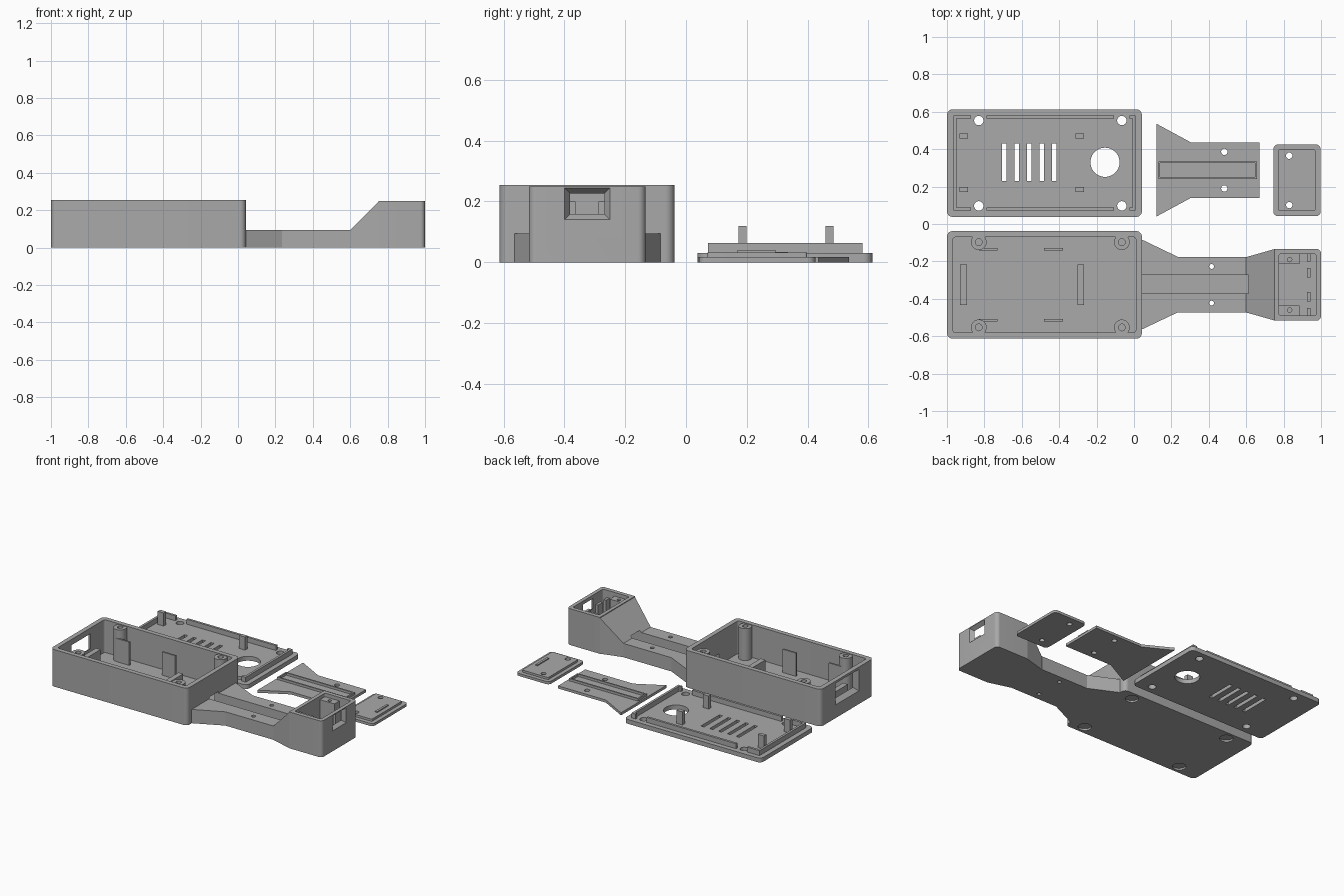
import bpy, bmesh, math
from mathutils import Vector

if "Cube" in bpy.data.objects:
    bpy.data.objects.remove(bpy.data.objects["Cube"])

grey = bpy.data.materials.new("plastic_grey")
grey.diffuse_color = (0.4, 0.4, 0.4, 1)
grey.use_nodes = True
grey.node_tree.nodes["Principled BSDF"].inputs["Base Color"].default_value = grey.diffuse_color


def finish(bm, name):
    bmesh.ops.recalc_face_normals(bm, faces=bm.faces)
    me = bpy.data.meshes.new(name)
    bm.to_mesh(me)
    bm.free()
    ob = bpy.data.objects.new(name, me)
    bpy.context.collection.objects.link(ob)
    me.materials.append(grey)
    return ob


def prism(name, pts, z0, z1):
    bm = bmesh.new()
    f = bm.faces.new([bm.verts.new((x, y, z0)) for x, y in pts])
    up = bmesh.ops.extrude_face_region(bm, geom=[f])["geom"]
    bmesh.ops.translate(bm, vec=(0, 0, z1 - z0),
                        verts=[v for v in up if isinstance(v, bmesh.types.BMVert)])
    return finish(bm, name)


def box(name, x0, x1, y0, y1, z0, z1):
    return prism(name, [(x0, y0), (x1, y0), (x1, y1), (x0, y1)], z0, z1)


def rounded(name, x0, x1, y0, y1, z0, z1, r, rl=None):
    """Box with rounded upright edges; rl is the radius on the -x side."""
    rl = r if rl is None else rl
    pts = []
    for cx, cy, rad, start in ((x1, y1, r, 0), (x0, y1, rl, 90), (x0, y0, rl, 180), (x1, y0, r, 270)):
        if rad == 0:
            pts.append((cx, cy))
            continue
        mx = cx - rad if cx == x1 else cx + rad
        my = cy - rad if cy == y1 else cy + rad
        for i in range(9):
            a = math.radians(start + i * 90 / 8)
            pts.append((mx + rad * math.cos(a), my + rad * math.sin(a)))
    return prism(name, pts, z0, z1)


def cyl(name, x, y, r, z0, z1, n=32):
    return prism(name, [(x + r * math.cos(i * math.tau / n), y + r * math.sin(i * math.tau / n))
                        for i in range(n)], z0, z1)


def hull(name, pts):
    bm = bmesh.new()
    for p in pts:
        bm.verts.new(p)
    bmesh.ops.convex_hull(bm, input=bm.verts)
    bmesh.ops.dissolve_limit(bm, angle_limit=0.001, verts=bm.verts, edges=bm.edges)
    return finish(bm, name)


def window(xa, xb, ya, yb, za, zb, m):
    """Tapered opening, full size at xa and inset by m at xb."""
    return hull("cutter", [(x, y, z) for x, d in ((xa, 0), (xb, m))
                           for y in (ya + d, yb - d) for z in (za + d, zb - d)])


def cut(ob, *cutters):
    bpy.context.view_layer.objects.active = ob
    for c in cutters:
        mod = ob.modifiers.new("cut", "BOOLEAN")
        mod.operation, mod.solver, mod.object = "DIFFERENCE", "EXACT", c
        bpy.ops.object.modifier_apply(modifier=mod.name)
        bpy.data.objects.remove(c)
    return ob


def channel():
    return box("cutter", -0.02, 0.80, -0.372, -0.272, 0.03, 0.107)


POST_X = (-0.83, -0.065)
CY = -0.325   # centre line of the tray side
LY = 0.325    # centre line of the lid side

# Main tray with screw recesses below, cable slot and end window
body = rounded("main_tray", -1, 0.042, -0.613, -0.038, 0, 0.255, 0.03)
cut(body, rounded("cutter", -0.968, 0.01, -0.581, -0.07, 0.03, 0.3, 0.015),
    window(-1.001, -0.967, -0.455, -0.2, 0.09, 0.24, 0.025), channel())
for x in POST_X:
    for s in (-1, 1):
        y = CY + s * 0.228
        cut(body, cyl("cutter", x, y, 0.042, -0.02, 0.012))
        cut(cyl("screw_post", x, y, 0.042, 0.025, 0.25), cyl("cutter", x, y, 0.018, 0.04, 0.3))

# Upright holders inside the tray
for x in (-0.93, -0.302):
    box("cross_rib", x, x + 0.036, CY - 0.108, CY + 0.108, 0.025, 0.125)
for x in (-0.83, -0.48):
    for s in (-1, 1):
        y = CY + s * 0.19
        box("board_holder", x, x + 0.1, y - 0.006, y + 0.006, 0.025, 0.19)

# Neck with cable channel
neck = prism("neck", [(0.035, -0.567), (0.235, -0.472), (0.6, -0.472),
                      (0.6, -0.176), (0.235, -0.176), (0.035, -0.08)], 0, 0.095)
cut(neck, channel(), *[cyl("cutter", 0.415, CY + s * 0.098, 0.013, -0.1, 0.3, 20) for s in (-1, 1)])

# Sloped section up to the head
ramp = hull("ramp", [(x, CY + s * w, z) for x, w, h in ((0.6, 0.148, 0.095), (0.755, 0.192, 0.25))
                     for s in (-1, 1) for z in (0, h)])
cut(ramp, channel())

# Head box with sensor window
head = rounded("head_box", 0.75, 1, -0.517, -0.133, 0, 0.25, 0.025, 0)
cut(head, rounded("cutter", 0.775, 0.974, -0.489, -0.161, 0.03, 0.3, 0.01),
    window(1.001, 0.972, -0.4, -0.25, 0.14, 0.245, 0.02), channel())
for s in (-1, 1):
    ya, yb = sorted((CY + s * 0.11, CY + s * 0.168))
    cut(box("head_screw_block", 0.77, 0.885, ya, yb, 0.025, 0.225),
        cyl("cutter", 0.832, CY + s * 0.135, 0.012, 0.06, 0.3, 20))
    ya, yb = sorted((CY + s * 0.038, CY + s * 0.09))
    box("sensor_holder", 0.925, 0.944, ya, yb, 0.025, 0.2)
    ya, yb = sorted((CY + s * 0.125, CY + s * 0.168))
    box("sensor_rail", 0.925, 0.944, ya, yb, 0.025, 0.2)

# Tray lid with screw holes, speaker hole and vents
lid = rounded("tray_lid", -1, 0.042, 0.038, 0.613, 0, 0.03, 0.03)
cut(lid, cyl("cutter", -0.155, 0.33, 0.078, -0.1, 0.1, 48),
    *[cyl("cutter", x, LY + s * 0.228, 0.025, -0.1, 0.1) for x in POST_X for s in (-1, 1)],
    *[box("cutter", -0.707 + i * 0.067, -0.683 + i * 0.067, 0.23, 0.43, -0.1, 0.1) for i in range(5)])

# Locating lip, interrupted near each screw hole
lip = box("lid_lip", -0.966, 0.008, 0.072, 0.58, 0.028, 0.064)
cut(lip, box("cutter", -0.95, -0.008, 0.088, 0.564, 0, 0.1),
    *[box("cutter", a, b, c, c + 0.08, 0, 0.1)
      for a, b in ((-0.872, -0.788), (-0.107, -0.023)) for c in (0.04, 0.53)])
for x in (-0.932, -0.312):
    for y in (0.172, 0.458):
        box("lid_peg", x, x + 0.045, y, y + 0.027, 0.028, 0.12)

# Neck cover with raised cable frame
cover = prism("neck_cover", [(0.12, 0.04), (0.305, 0.14), (0.67, 0.14),
                             (0.67, 0.436), (0.305, 0.436), (0.12, 0.536)], 0, 0.018)
cut(cover, *[cyl("cutter", 0.483, 0.288 + s * 0.098, 0.017, -0.1, 0.1, 20) for s in (-1, 1)])
cut(box("cable_frame", 0.13, 0.657, 0.24, 0.335, 0.015, 0.034),
    box("cutter", 0.14, 0.647, 0.25, 0.325, 0, 0.1))

# Head lid: plate, raised step and rib
plate = rounded("head_lid", 0.745, 0.998, 0.042, 0.425, 0, 0.018, 0.025)
step = rounded("head_lid_step", 0.772, 0.97, 0.07, 0.398, 0.015, 0.033, 0.008)
for ob in (plate, step):
    cut(ob, *[cyl("cutter", 0.83, 0.233 + s * 0.132, 0.017, -0.1, 0.1, 20) for s in (-1, 1)])
box("head_lid_rib", 0.925, 0.941, 0.17, 0.295, 0.03, 0.04)

# Smooth only the rounded corners and holes
for ob in bpy.data.objects:
    ob.select_set(True)
bpy.ops.object.shade_smooth_by_angle(angle=math.radians(25))
